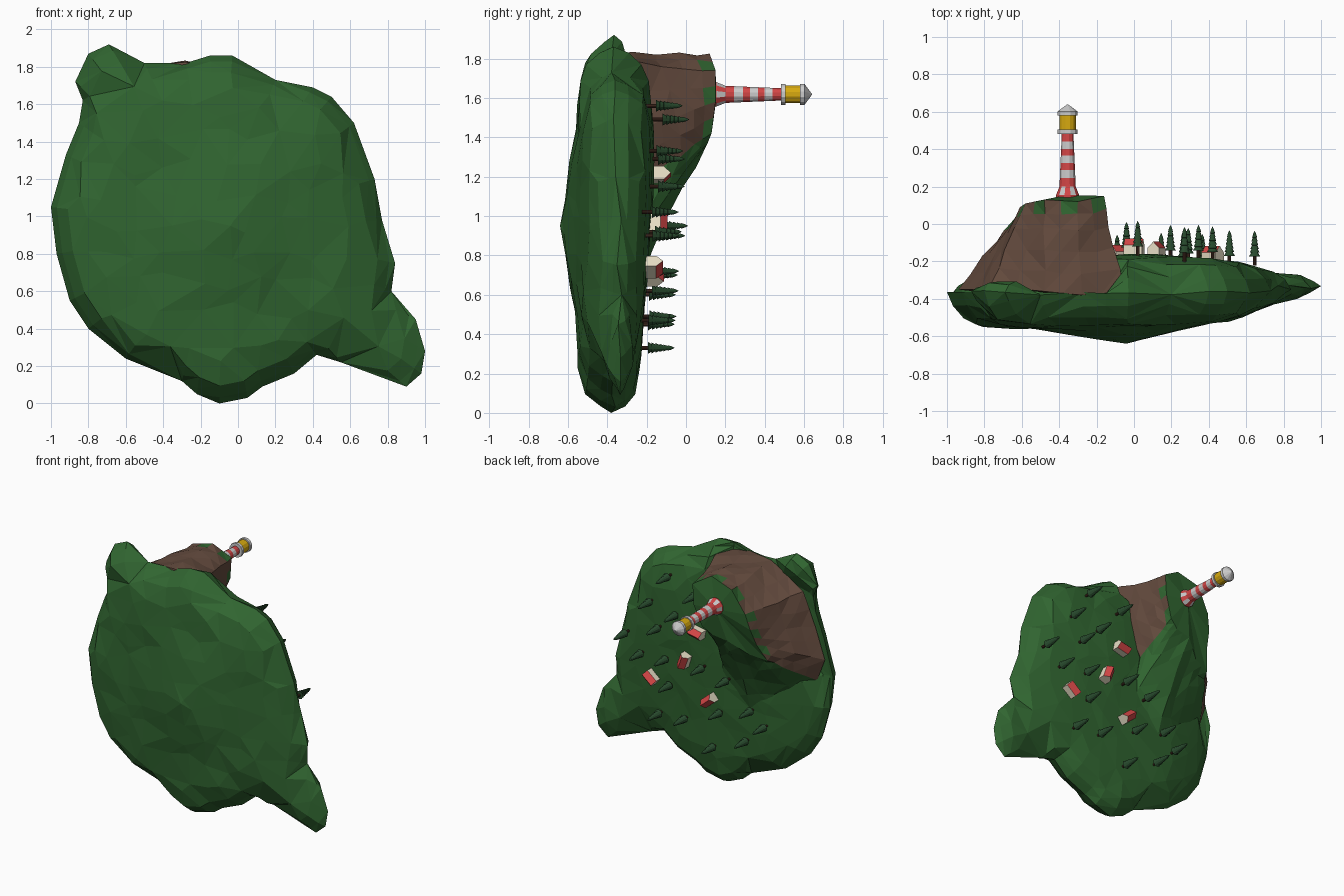
import bpy, bmesh, math, random
from mathutils import Vector
from mathutils.geometry import delaunay_2d_cdt, intersect_point_line

if "Cube" in bpy.data.objects:
    bpy.data.objects.remove(bpy.data.objects["Cube"])

random.seed(4)


def mat(name, r, g, b):
    m = bpy.data.materials.new(name)
    m.diffuse_color = (r, g, b, 1)
    m.use_nodes = True
    m.node_tree.nodes["Principled BSDF"].inputs["Base Color"].default_value = m.diffuse_color
    return m


GRASS = mat("grass", .03, .13, .03)
ROCK = mat("rock", .127, .07, .048)
PINE = mat("pine", .02, .065, .025)
BARK = mat("bark", .07, .03, .018)
RED = mat("red", .65, .06, .06)
WHITE = mat("white", .6, .6, .6)
YELLOW = mat("yellow", .68, .4, .005)
CREAM = mat("cream", .8, .73, .56)


def loft(bm, rings, pick=lambda i, j: 0):
    """Skin a stack of equal rings and cap both ends; pick gives material index."""
    vs = [[bm.verts.new(p) for p in r] for r in rings]
    n = len(rings[0])
    for i in range(len(vs) - 1):
        for j in range(n):
            k = (j + 1) % n
            f = bm.faces.new((vs[i][j], vs[i][k], vs[i + 1][k], vs[i + 1][j]))
            f.material_index = pick(i, j)
    bm.faces.new(vs[0]).material_index = pick(0, 0)
    bm.faces.new(vs[-1]).material_index = pick(len(vs) - 1, 0)


def finish(name, bm, mats, tri=False):
    if tri:
        bmesh.ops.triangulate(bm, faces=bm.faces[:])
    bmesh.ops.recalc_face_normals(bm, faces=bm.faces[:])
    me = bpy.data.meshes.new(name)
    bm.to_mesh(me)
    bm.free()
    for m in mats:
        me.materials.append(m)
    ob = bpy.data.objects.new(name, me)
    bpy.context.collection.objects.link(ob)


def lathe(cx, cz, profile, n):
    """Rings around the y axis from (radius, y) pairs."""
    return [[(cx + r * math.cos(a), y, cz + r * math.sin(a))
             for a in (2 * math.pi * (j + .5) / n for j in range(n))]
            for r, y in profile]


def clamp(v):
    return max(0, min(1, v))


def jit(s):
    return random.uniform(-s, s)


def ground(x, z):
    """Height (along y) of the meadow."""
    return -.155 - .07 * math.hypot(x - .05, z - 1.3)


# Island slab: coast outline (x, z) filled with scattered points, top and underside
coast = [(-.69, 1.92), (-.80, 1.87), (-.87, 1.72), (-.83, 1.62), (-.85, 1.5),
         (-.92, 1.33), (-1, 1.05), (-.97, .8), (-.9, .55), (-.8, .4),
         (-.6, .24), (-.3, .12), (-.22, .05), (-.1, 0), (.05, .03), (.13, .09),
         (.3, .16), (.42, .26), (.55, .22), (.9, .09), (.98, .16), (1, .28),
         (.95, .45), (.82, .6), (.84, .75), (.77, .98), (.73, 1.2), (.62, 1.5),
         (.5, 1.64), (.4, 1.69), (.2, 1.73), (-.03, 1.86), (-.15, 1.86),
         (-.28, 1.82), (-.5, 1.82)]
shore = [Vector(p) for p in coast]
N = len(shore)


def coast_dist(p):
    best = 9
    for k in range(N):
        a, b = shore[k], shore[(k + 1) % N]
        q, t = intersect_point_line(p, a, b)
        best = min(best, (p - a.lerp(b, clamp(t))).length)
    return best


pts = shore[:]
mid = Vector((-.1, .95))
for t in (.965, .9):
    pts += [mid.lerp(p, t) for p in shore]
for i in range(14):
    for k in range(13):
        p = Vector((-1 + i * .155 + jit(.05), .03 + k * .155 + jit(.05)))
        if coast_dist(p) > .13:
            pts.append(p)
pts.append(Vector((-.04, .95)))
flat, _, tris, *_ = delaunay_2d_cdt(pts, [], [list(range(N))], 1, 1e-5)

bm = bmesh.new()
top, under = {}, {}
for i in {i for t in tris for i in t}:
    x, z = flat[i]
    d = coast_dist(Vector((x, z)))
    right = clamp((x - .5) / .4)
    base = -.37 + .04 * right
    rise = 1 - math.exp(-d / .05)
    if d < .001:
        top[i] = under[i] = bm.verts.new((x, base + jit(.015), z))
        continue
    y = base + (ground(x, z) - .06 * clamp((-x - .5) / .4) + .37) * rise * (1 - .5 * right)
    # sink the ground hidden under the headland cliffs, and lower the corner knob
    if (x < -.75 and 1 < z < 1.66) or (-.58 < x < -.13 and z > 1.64):
        y = min(y, -.37)
    if x < -.5 and z > 1.6:
        y = min(y, -.31)
    low = base - (.185 - .035 * clamp(x / .5)) * (1 - math.exp(-d / .065)) * (1 - .55 * right)
    low -= .09 * clamp(1 - math.hypot(x + .04, z - .95) / .5)
    top[i] = bm.verts.new((x, y + jit(.005), z))
    under[i] = bm.verts.new((x, max(low + jit(.008), -.64), z))
for t in tris:
    for side in (top, under):
        if side is top or any(top[i] is not under[i] for i in t):
            bm.faces.new([side[i] for i in t])
finish("island_ground", bm, [GRASS])

# Headland: rocky cliffs north and west, grassy slope south; (rim, foot) pairs
edge = [((-.23, .13, 1.42), (-.19, -.16, 1.22)), ((-.17, .15, 1.58), (-.12, -.2, 1.45)),
        ((-.16, .15, 1.74), (-.06, -.36, 1.79)), ((-.3, .12, 1.825), (-.28, -.38, 1.825)),
        ((-.48, .13, 1.77), (-.48, -.36, 1.81)), ((-.58, .11, 1.6), (-.77, -.33, 1.66)),
        ((-.61, .09, 1.48), (-.86, -.35, 1.4)), ((-.63, .04, 1.35), (-.94, -.35, 1.17)),
        ((-.68, -.02, 1.22), (-.88, -.34, 1.0)), ((-.55, .02, 1.25), (-.6, -.25, .75)),
        ((-.42, .1, 1.35), (-.4, -.22, .68)), ((-.3, .11, 1.37), (-.16, -.21, .87))]
peak = Vector((-.36, .155, 1.6))
# double the number of columns by adding midpoints
cols = []
for k, (a, b) in enumerate(edge):
    c, d = edge[(k + 1) % len(edge)]
    a, b, c, d = map(Vector, (a, b, c, d))
    cols += [(a, b), ((a + c) / 2, (b + d) / 2)]
rings = [[b.lerp(Vector((-.36, -.42, 1.4)), .12) for a, b in cols]]
for f in (0, .22, .45, .68, .86, 1):
    ring = []
    for k, (a, b) in enumerate(cols):
        p = b.lerp(a, f)
        if k >= 18:
            p.y = b.y + (a.y - b.y) * f ** 1.3
        q = .01 if 0 < f < 1 else 0
        ring.append(p + Vector((jit(q), jit(q), jit(q))))
    rings.append(ring)
for f in (.5, .85):
    rings.append([a.lerp(peak, f) for a, b in cols])


def headland_mat(i, j):
    return 0 if i > 5 or j >= 16 or (i == 5 and j % 2 == 0) else 1


bm = bmesh.new()
loft(bm, rings, headland_mat)
finish("headland", bm, [GRASS, ROCK], True)

# Lighthouse: striped tower, gallery, lamp room and cap
LX, LZ = -.355, 1.618
stops = [.14, .155, .2, .245, .29, .325, .365, .4, .44, .49]
tower = [(.064, y) if y < .16 else (.045 - .045 * (y - .2), y) for y in stops]


def stripes(i, j):
    return j % 2 if i == 1 else (0 if i % 2 == 0 else 1)


bm = bmesh.new()
loft(bm, lathe(LX, LZ, tower, 12), stripes)
finish("lighthouse_tower", bm, [RED, WHITE])
for name, prof, m in [
        ("lighthouse_gallery", [(.055, .482), (.055, .505)], WHITE),
        ("lamp_room", [(.046, .505), (.046, .582)], YELLOW),
        ("lighthouse_cap", [(.055, .58), (.055, .602), (.002, .64)], WHITE)]:
    bm = bmesh.new()
    loft(bm, lathe(LX, LZ, prof, 12))
    finish(name, bm, [m])

# Pine trees: thin trunk and six stacked skirts
bm = bmesh.new()
for x, z in [(.27, 1.56), (.42, 1.33), (.02, 1.49), (.645, 1.02), (.51, .9),
             (.345, 1.15), (.195, 1.29), (-.04, .95), (.29, .92), (-.24, .9),
             (.265, .72), (.365, .47), (.145, .49), (-.16, .62), (-.42, .7),
             (-.09, .33), (-.37, .45), (-.53, .6)]:
    y0 = ground(x, z) + jit(.008)
    if (x, z) in [(-.04, .95), (-.24, .9), (.02, 1.49)]:
        y0 += .025
    prof = [(.01, y0 - .02), (.01, y0 + .03)]
    for k in range(6):
        r, h = .031 * (1 - .11 * k), y0 + .03 + .02 * k
        prof += [(r, h), (r * .62, h + .019)]
    prof.append((.001, y0 + .165))
    loft(bm, lathe(x, z, prof, 10), lambda i, j: 1 if i == 0 else 0)
finish("pine_trees", bm, [PINE, BARK])

# Cottages: gabled prisms with red roofs
bm = bmesh.new()
gable = [(-.034, -.02), (.034, -.02), (.034, .05), (0, .085), (-.034, .05)]
for x, z, deg in [(0, 1.21, 12), (.12, .96, 110), (.42, .74, 40), (-.08, .7, -40)]:
    c, s, y0 = math.cos(math.radians(deg)), math.sin(math.radians(deg)), ground(x, z)
    loft(bm, [[(x + l * c - w * s, y0 + h, z + l * s + w * c) for w, h in gable]
              for l in (-.05, .05)], lambda i, j: 1 if i == 0 and j in (2, 3) else 0)
finish("cottages", bm, [CREAM, RED])
